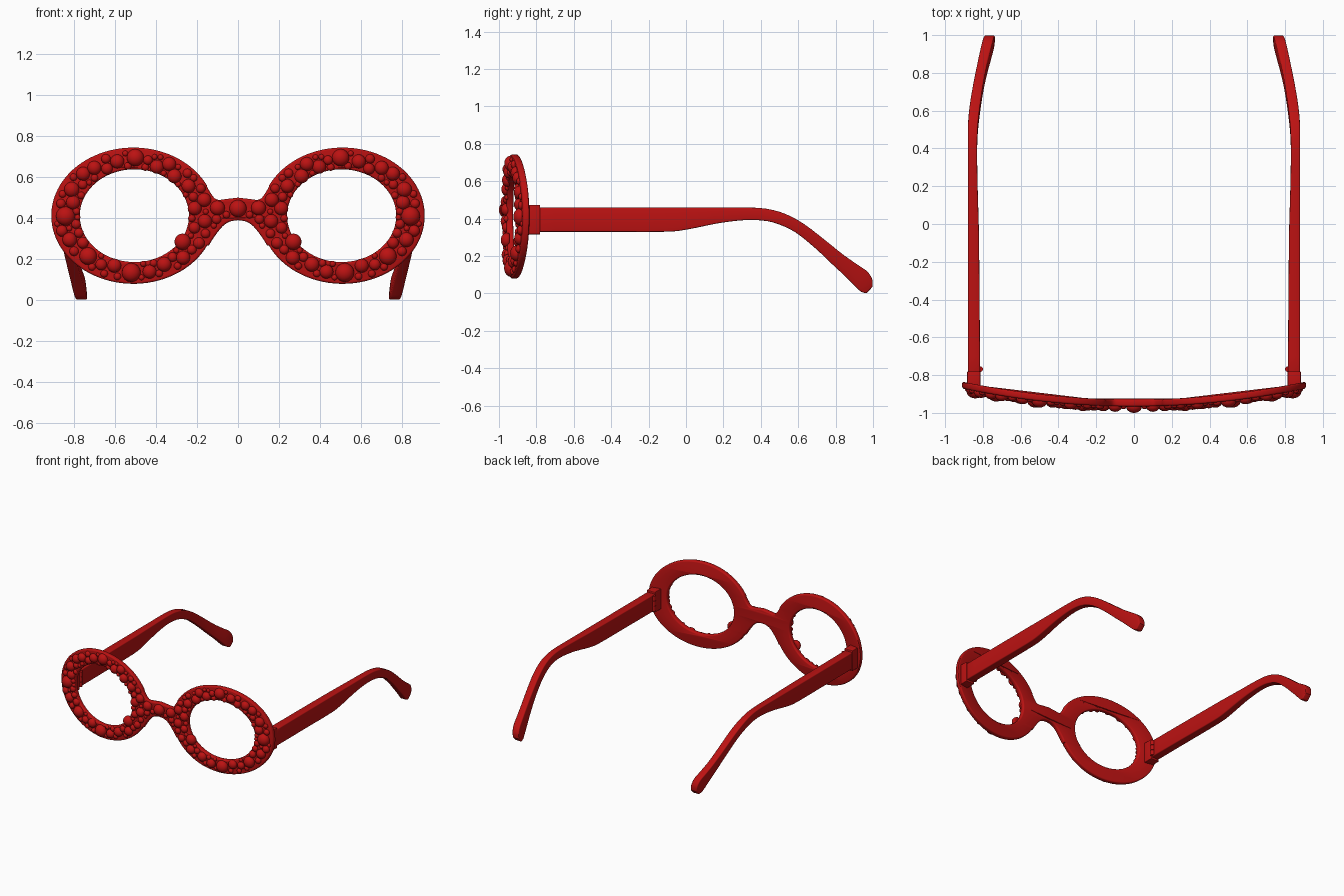
import bpy, bmesh, math, random
from mathutils import Matrix, Vector

if "Cube" in bpy.data.objects:
    bpy.data.objects.remove(bpy.data.objects["Cube"])

random.seed(4)
red = bpy.data.materials.new("red")
red.diffuse_color = (0.5, 0.006, 0.006, 1)
red.use_nodes = True
red.node_tree.nodes["Principled BSDF"].inputs["Base Color"].default_value = red.diffuse_color
THICK = 0.036


def back_y(x):
    return -0.93 + 0.115 * x * x


def add_object(name, bm, mirror=False, bevel=0.0, angle=35):
    bmesh.ops.recalc_face_normals(bm, faces=bm.faces)
    me = bpy.data.meshes.new(name)
    bm.to_mesh(me)
    bm.free()
    ob = bpy.data.objects.new(name, me)
    bpy.context.collection.objects.link(ob)
    me.materials.append(red)
    if bevel:
        m = ob.modifiers.new("bevel", 'BEVEL')
        m.width, m.segments, m.limit_method = bevel, 3, 'ANGLE'
        m.angle_limit = math.radians(40)
    if mirror:
        m = ob.modifiers.new("mirror", 'MIRROR')
        m.use_mirror_merge = False
    bpy.ops.object.select_all(action='DESELECT')
    ob.select_set(True)
    bpy.context.view_layer.objects.active = ob
    if bevel or mirror:
        bpy.ops.object.convert(target='MESH')
    bpy.ops.object.shade_smooth_by_angle(angle=math.radians(angle))
    return ob


def catmull(rows, n):
    out = []
    for i in range(len(rows) - 1):
        p = [rows[max(0, min(len(rows) - 1, i + k))] for k in (-1, 0, 1, 2)]
        for s in range(n):
            t = s / n
            out.append([0.5 * (2 * b + (c - a) * t + (2 * a - 5 * b + 4 * c - d) * t * t
                        + (3 * b - a - 3 * c + d) * t ** 3) for a, b, c, d in zip(*p)])
    return out + [list(rows[-1])]


# Front outline: two ovals joined by a bridge, with two oval openings
def oval(cx, a, b, start, end, n):
    return [(cx + a * math.cos(math.radians(start + (end - start) * i / n)),
             0.412 + b * math.sin(math.radians(start + (end - start) * i / n))) for i in range(n + 1)]


top = catmull([(0, 0.5), (0.06, 0.493), (0.1, 0.49), (0.125, 0.51), (0.155, 0.56)], 4)[:-1]
low = catmull([(0.148, 0.257), (0.115, 0.31), (0.075, 0.36), (0.04, 0.383), (0, 0.39)], 4)[1:]
half = top + oval(0.51, 0.4, 0.332, 154, -154, 80) + low
outer = half + [(-x, z) for x, z in half[-2:0:-1]]
hole = oval(0.505, 0.266, 0.226, 0, 360, 80)[:-1]
hole_left = [(-x, z) for x, z in hole]

cu = bpy.data.curves.new("frame_outline", 'CURVE')
cu.dimensions, cu.fill_mode = '2D', 'BOTH'
cu.bevel_depth, cu.bevel_resolution, cu.offset = 0.01, 2, -0.01
cu.extrude = THICK / 2 - 0.01
for loop in (outer, hole, hole_left):
    sp = cu.splines.new('POLY')
    sp.points.add(len(loop) - 1)
    for pt, (x, z) in zip(sp.points, loop):
        pt.co = (x, z, 0, 1)
    sp.use_cyclic_u = True
tmp = bpy.data.objects.new("frame_outline", cu)
bpy.context.collection.objects.link(tmp)
bpy.context.view_layer.update()
me = bpy.data.meshes.new_from_object(tmp.evaluated_get(bpy.context.evaluated_depsgraph_get()))
bm = bmesh.new()
bm.from_mesh(me)
bpy.data.objects.remove(tmp)
bmesh.ops.remove_doubles(bm, verts=bm.verts, dist=0.0002)
for v in bm.verts:  # stand upright and wrap to the face curve
    x, z, d = v.co
    v.co = (x, back_y(x) - THICK / 2 - d, z)
add_object("front_frame", bm)


# Beads packed over the front, large ones first
def inside(x, z, loop):
    hit = False
    for (x1, z1), (x2, z2) in zip(loop, loop[1:] + loop[:1]):
        if (z1 > z) != (z2 > z) and x < (x2 - x1) * (z - z1) / (z2 - z1) + x1:
            hit = not hit
    return hit


def clearance(x, z, loop):
    return min(math.hypot(x - a, z - b) for a, b in loop)


beads = [(0, 0.447, 0.042), (0.1, 0.45, 0.036), (0.84, 0.41, 0.047), (0.5, 0.695, 0.042),
         (0.73, 0.215, 0.043), (0.52, 0.135, 0.046), (0.27, 0.285, 0.04), (0.31, 0.605, 0.035),
         (0.81, 0.54, 0.037), (0.7, 0.645, 0.034), (0.82, 0.295, 0.036), (0.36, 0.175, 0.036)]
for r, tries in ((0.034, 700), (0.028, 1500), (0.023, 2500), (0.018, 4000), (0.014, 4000)):
    for _ in range(tries):
        x, z = random.uniform(0, 0.91), random.uniform(0.08, 0.745)
        if x < r * 0.85 or any(math.hypot(x - a, z - b) < 0.88 * (r + s) for a, b, s in beads):
            continue
        if not inside(x, z, outer) or inside(x, z, hole):
            continue
        if clearance(x, z, hole) > 0.8 * r and clearance(x, z, half) > 0.85 * r + 0.012:
            beads.append((x, z, r))
bm = bmesh.new()
for x, z, r in beads:
    for side in ((1, -1) if x else (1,)):
        made = bmesh.ops.create_uvsphere(bm, u_segments=16, v_segments=10, radius=r,
                                         matrix=Matrix.Rotation(math.pi / 2, 4, 'X'))
        for v in made["verts"]:
            v.co.y = min(v.co.y * 0.82, 0.014)
            v.co += Vector((side * x, back_y(x) - THICK, z))
add_object("front_beads", bm, angle=60)

# Temple arms: lofted box sections (top y, top z, bottom y, bottom z, inner x, outer x)
stations = [(-0.79, 0.46, -0.79, 0.33, 0.815, 0.88), (-0.45, 0.46, -0.45, 0.33, 0.817, 0.88),
            (-0.12, 0.46, -0.12, 0.33, 0.82, 0.88), (0.0, 0.46, 0.0, 0.341, 0.822, 0.88),
            (0.17, 0.46, 0.17, 0.375, 0.827, 0.88), (0.32, 0.46, 0.31, 0.392, 0.83, 0.88),
            (0.43, 0.453, 0.41, 0.39, 0.83, 0.88), (0.53, 0.426, 0.49, 0.372, 0.826, 0.879),
            (0.63, 0.372, 0.585, 0.327, 0.815, 0.87), (0.74, 0.288, 0.69, 0.243, 0.799, 0.852),
            (0.84, 0.208, 0.78, 0.158, 0.78, 0.832), (0.92, 0.152, 0.855, 0.088, 0.76, 0.815),
            (0.97, 0.117, 0.905, 0.038, 0.747, 0.803), (0.996, 0.075, 0.935, 0.01, 0.74, 0.794),
            (0.997, 0.035, 0.965, 0.001, 0.736, 0.788)]
bm = bmesh.new()
rings = [[bm.verts.new(c) for c in ((xi, ty, tz), (xo, ty, tz), (xo, by, bz), (xi, by, bz))]
         for ty, tz, by, bz, xi, xo in catmull(stations, 3)]
for a, b in zip(rings, rings[1:]):
    for i in range(4):
        bm.faces.new((a[i], a[(i + 1) % 4], b[(i + 1) % 4], b[i]))
bm.faces.new(rings[0])
bm.faces.new(rings[-1])
add_object("temple_arms", bm, mirror=True, bevel=0.007)

# Hinge blocks behind the rims
bm = bmesh.new()
bmesh.ops.create_cube(bm, size=1, matrix=Matrix.Translation((0.848, -0.825, 0.395))
                      @ Matrix.Diagonal((0.07, 0.09, 0.158, 1)))
add_object("hinge_blocks", bm, mirror=True, bevel=0.004)

# Hinge barrels on the inner side
bm = bmesh.new()
for z in (0.355, 0.395, 0.435):
    bmesh.ops.create_cone(bm, cap_ends=True, segments=20, radius1=0.015, radius2=0.015, depth=0.037,
                          matrix=Matrix.Translation((0.815, -0.768, z)))
add_object("hinge_barrels", bm, mirror=True)
